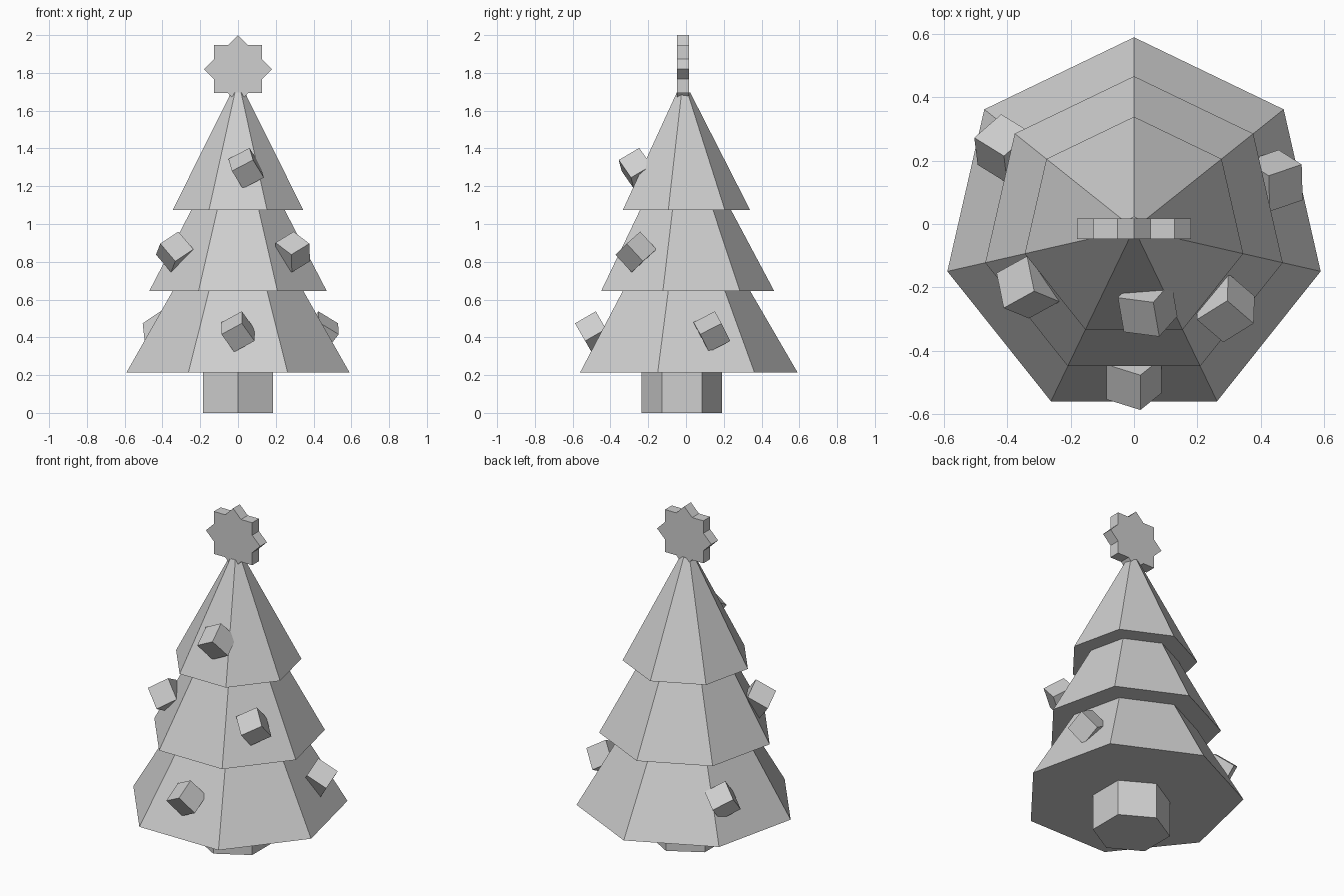
import bpy
import bmesh
from math import sin, cos, pi, radians, atan2
from mathutils import Vector

old = bpy.data.objects.get("Cube")
if old:
    bpy.data.objects.remove(old, do_unlink=True)

grey = bpy.data.materials.new("light_grey")
grey.use_nodes = True
GREY = (0.62, 0.62, 0.62, 1)
grey.diffuse_color = GREY
grey.node_tree.nodes["Principled BSDF"].inputs["Base Color"].default_value = GREY

AXIS_Y = -0.015  # the tree's vertical axis


def add_object(name, bm, location=(0, 0, 0), rotation=(0, 0, 0)):
    bmesh.ops.recalc_face_normals(bm, faces=bm.faces)
    mesh = bpy.data.meshes.new(name)
    bm.to_mesh(mesh)
    bm.free()
    mesh.materials.append(grey)
    obj = bpy.data.objects.new(name, mesh)
    obj.location = location
    obj.rotation_euler = rotation
    bpy.context.collection.objects.link(obj)
    return obj


def frustum(name, sides, r_low, r_high, z_low, z_high, y):
    """Capped many-sided frustum with one corner pointing to the back."""
    bm = bmesh.new()
    rings = []
    for r, z in ((r_low, z_low), (r_high, z_high)):
        turns = [pi / 2 + 2 * pi * i / sides for i in range(sides)]
        rings.append([bm.verts.new((r * cos(a), r * sin(a), z)) for a in turns])
    low, high = rings
    bm.faces.new(low)
    bm.faces.new(high)
    for i in range(sides):
        j = (i + 1) % sides
        bm.faces.new((low[i], low[j], high[j], high[i]))
    return add_object(name, bm, (0, y, 0))


# Trunk and three seven-sided tiers of branches
frustum("trunk", 6, 0.2125, 0.2125, 0, 0.22, -0.022)
frustum("lower_branches", 7, 0.605, 0.355, 0.215, 0.645, AXIS_Y)
frustum("middle_branches", 7, 0.482, 0.253, 0.645, 1.075, AXIS_Y)
frustum("upper_branches", 7, 0.354, 0.038, 1.075, 1.695, AXIS_Y)

# Eight-pointed star on the tip
bm = bmesh.new()
outline = []
for i in range(16):
    r = 0.18 if i % 2 == 0 else 0.1375
    a = i * pi / 8
    outline.append(bm.verts.new((r * sin(a), -0.032, r * cos(a))))
face = bm.faces.new(outline)
result = bmesh.ops.extrude_face_region(bm, geom=[face])
moved = [v for v in result["geom"] if isinstance(v, bmesh.types.BMVert)]
bmesh.ops.translate(bm, verts=moved, vec=Vector((0, 0.064, 0)))
add_object("star", bm, (0, AXIS_Y, 1.82))

# Cube baubles, tilted and turned to face away from the axis
baubles = {
    "top_bauble": (0.043, -0.262, 1.295),
    "middle_right_bauble": (-0.335, -0.2, 0.852),
    "middle_left_bauble": (0.29, -0.265, 0.852),
    "lower_front_bauble": (0, -0.489, 0.43),
    "lower_left_bauble": (0.443, 0.137, 0.43),
    "lower_right_bauble": (-0.41, 0.238, 0.43),
}
for name, place in baubles.items():
    bm = bmesh.new()
    bmesh.ops.create_cube(bm, size=0.127)
    azimuth = atan2(place[1] - AXIS_Y, place[0])
    add_object(name, bm, place, (radians(32), radians(30), azimuth))
